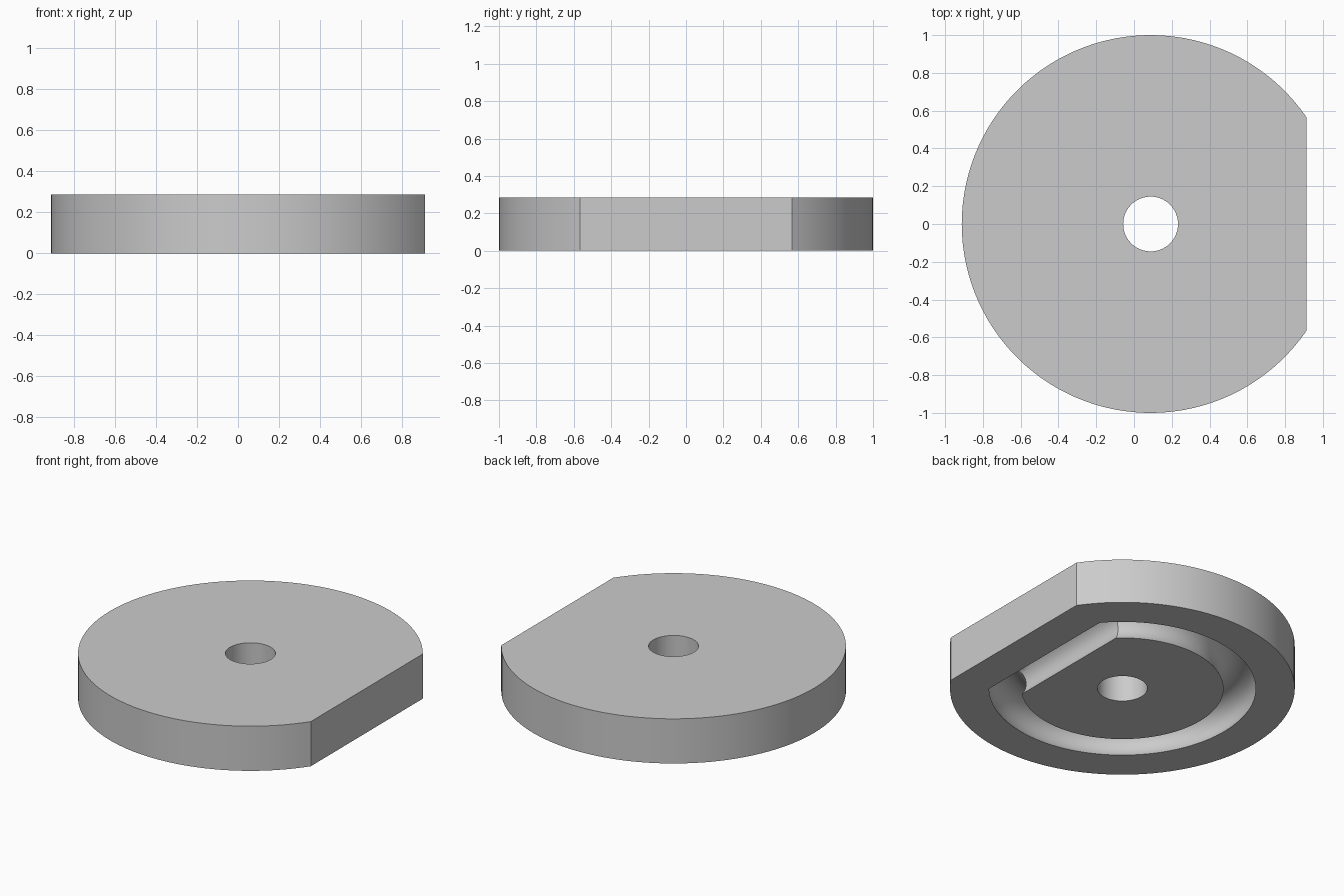
import bpy, bmesh, math

cube = bpy.data.objects.get("Cube")
if cube:
    bpy.data.objects.remove(cube)

CENTRE_X, HEIGHT = 0.088, 0.286
ARC, CHORD = 96, 12                 # segments along the arc and the flat
RADIUS, FLAT = 1.0, 0.824           # disc radius and flat distance from the hole
HOLE = 0.145
TRACK_R, TRACK_FLAT = 0.68, 0.498   # groove centre line
BALL, DEPTH, MOUTH = 0.117, 0.071, 0.093


def ring(radius, flat, z, flat_edge=True):
    """Closed loop: a long arc, then the chord (or the rest of the circle)."""
    half = math.acos(flat / radius)
    pts = []
    for i in range(ARC):
        a = half + (math.tau - 2 * half) * i / ARC
        pts.append((radius * math.cos(a), radius * math.sin(a), z))
    for i in range(CHORD):
        t = -1 + 2 * i / CHORD
        if flat_edge:
            pts.append((flat, t * radius * math.sin(half), z))
        else:
            pts.append((radius * math.cos(t * half), radius * math.sin(t * half), z))
    return pts


# Cross-section loops: outer wall, undercut round groove, hole, back to the top
rings = [ring(RADIUS, FLAT, HEIGHT), ring(RADIUS, FLAT, 0)]
start = -math.asin(DEPTH / BALL)
STEPS = 24
for k in range(STEPS + 1):
    a = start + (math.pi - 2 * start) * k / STEPS
    s = BALL * math.cos(a)
    z = max(0, DEPTH + BALL * math.sin(a))
    rings.append(ring(TRACK_R + s, TRACK_FLAT + s, z))
hole_flat = HOLE * 0.75
rings += [ring(HOLE, hole_flat, z, False) for z in (0, HEIGHT)]

bm = bmesh.new()
loops = [[bm.verts.new(p) for p in r] for r in rings]
n = ARC + CHORD
for k, lower in enumerate(loops):
    upper = loops[(k + 1) % len(loops)]
    for i in range(n):
        j = (i + 1) % n
        bm.faces.new((lower[i], lower[j], upper[j], upper[i]))
bmesh.ops.recalc_face_normals(bm, faces=bm.faces)

mesh = bpy.data.meshes.new("grooved_disc")
bm.to_mesh(mesh)
bm.free()
disc = bpy.data.objects.new("grooved_disc", mesh)
disc.location.x = CENTRE_X
bpy.context.collection.objects.link(disc)

# Plain grey material
grey = bpy.data.materials.new("plain_grey")
grey.use_nodes = True
colour = (0.6, 0.6, 0.6, 1)
grey.diffuse_color = colour
grey.node_tree.nodes["Principled BSDF"].inputs["Base Color"].default_value = colour
mesh.materials.append(grey)

bpy.ops.object.select_all(action='DESELECT')
disc.select_set(True)
bpy.context.view_layer.objects.active = disc
bpy.ops.object.shade_smooth_by_angle(angle=math.radians(30))
